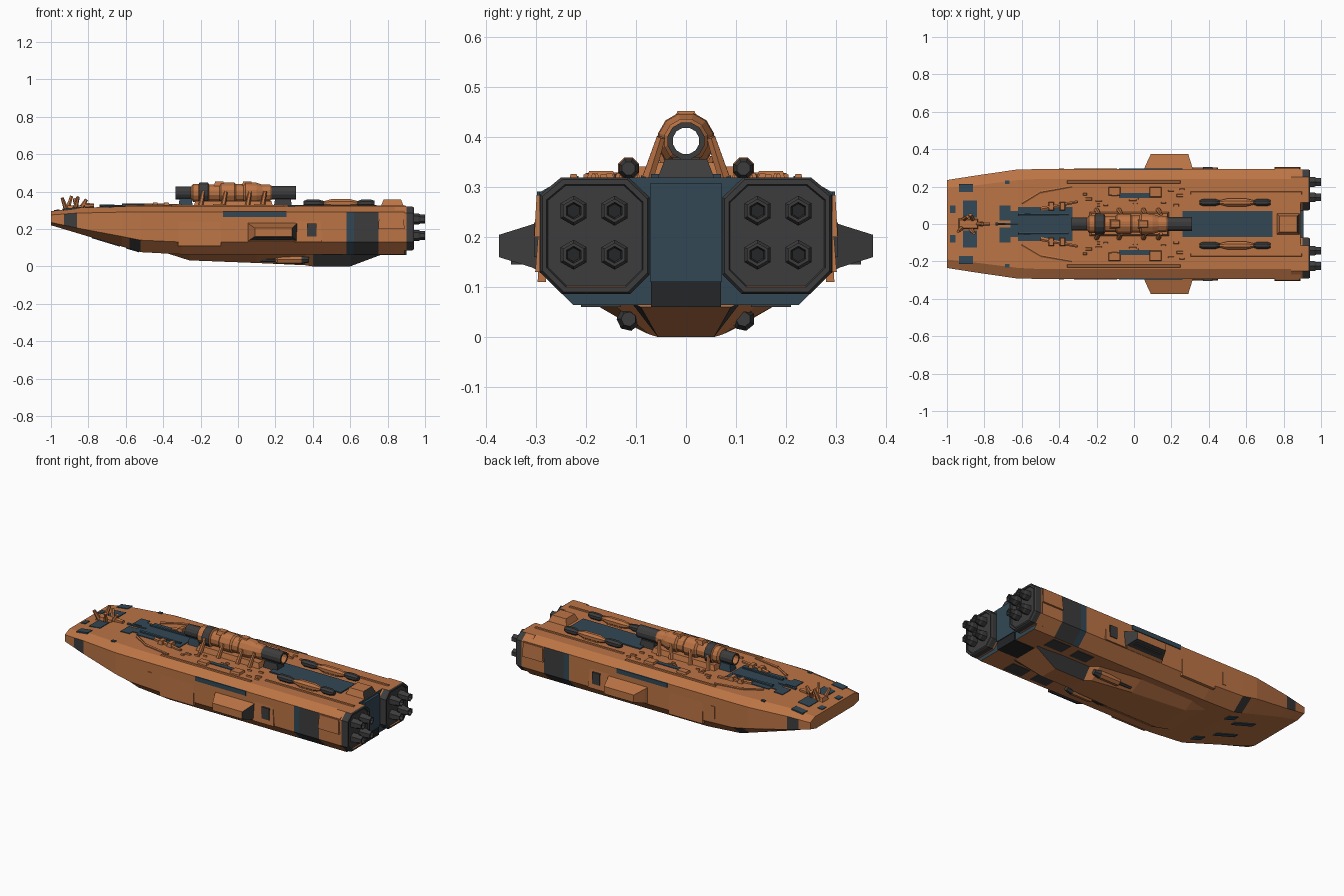
import bpy, bmesh, math, random
from mathutils import Vector

if "Cube" in bpy.data.objects:
    bpy.data.objects.remove(bpy.data.objects["Cube"])
random.seed(4)

ORANGE, BLUE, GREY, DARK = range(4)
MATS = []
for name, col in (("orange_paint", (0.50, 0.175, 0.06)), ("blue_grey_paint", (0.032, 0.064, 0.09)),
                  ("dark_grey_metal", (0.046, 0.046, 0.048)), ("near_black", (0.018, 0.019, 0.02))):
    m = bpy.data.materials.new(name)
    m.diffuse_color = (*col, 1)
    m.use_nodes = True
    m.node_tree.nodes["Principled BSDF"].inputs["Base Color"].default_value = m.diffuse_color
    MATS.append(m)


def finish(name, bm, mat):
    """mat is an index or a rule taking (centre, normal)."""
    bmesh.ops.recalc_face_normals(bm, faces=bm.faces)
    for f in bm.faces:
        f.material_index = mat(f.calc_center_median(), f.normal) if callable(mat) else mat
    me = bpy.data.meshes.new(name)
    bm.to_mesh(me)
    bm.free()
    for m in MATS:
        me.materials.append(m)
    ob = bpy.data.objects.new(name, me)
    bpy.context.collection.objects.link(ob)
    return ob


def loft(name, rings, mat, closed=False):
    bm = bmesh.new()
    vs = [[bm.verts.new(p) for p in r] for r in rings]
    n = len(vs[0])
    pairs = list(zip(vs, vs[1:])) + ([(vs[-1], vs[0])] if closed else [])
    for a, b in pairs:
        for k in range(n):
            bm.faces.new((a[k], a[(k + 1) % n], b[(k + 1) % n], b[k]))
    if not closed:
        bm.faces.new(vs[0])
        bm.faces.new(vs[-1])
    return finish(name, bm, mat)


def box(name, x0, x1, y0, y1, z0, z1, mat, t=0.0):
    """Box whose top is drawn in by t."""
    def r(z, i):
        return [(x0 + i, y0 + i, z), (x1 - i, y0 + i, z), (x1 - i, y1 - i, z), (x0 + i, y1 - i, z)]
    return loft(name, [r(z0, 0), r(z1, t)], mat)


def lathe(name, prof, y, z, n, mat, closed=False):
    """Turned part along x from (x, radius) points."""
    rings = [[(x, y + r * math.cos(2 * math.pi * (k + .5) / n), z + r * math.sin(2 * math.pi * (k + .5) / n))
              for k in range(n)] for x, r in prof]
    return loft(name, rings, mat, closed)


def rod(name, a, b, r, mat, n=6):
    a, b = Vector(a), Vector(b)
    bm = bmesh.new()
    bmesh.ops.create_cone(bm, cap_ends=True, segments=n, radius1=r, radius2=r * .7, depth=(b - a).length)
    q = (b - a).to_track_quat('Z', 'Y')
    for v in bm.verts:
        v.co = q @ v.co + (a + b) / 2
    return finish(name, bm, mat)


# Hull stations: x, top z, top half width, half width, shoulder z, lower side z, bottom half width, bottom z
KEYS = [(-1, .295, .19, .235, .275, .235, .18, .22), (-.86, .313, .205, .257, .285, .205, .20, .178),
        (-.62, .32, .235, .292, .29, .16, .21, .106), (-.52, .32, .24, .293, .29, .14, .215, .076),
        (-.3, .32, .24, .293, .29, .13, .225, .064), (.89, .32, .24, .293, .29, .13, .225, .064)]


def station(x):
    for a, b in zip(KEYS, KEYS[1:]):
        if x <= b[0] + 1e-6:
            t = (x - a[0]) / (b[0] - a[0])
            return [p + (q - p) * t for p, q in zip(a, b)]
    return list(KEYS[-1])


def hull_ring(x):
    x, top, wt, w, zs, zl, wb, zb = station(x)
    half = [(wt, top), (w, zs), (w, zl), (wb, zb)]
    return [(x, y, z) for y, z in half] + [(x, -y, z) for y, z in reversed(half)]


def hull_colour(c, n):
    side = abs(n.y) > .9
    if n.x > .9:
        return BLUE
    if side and -.93 < c.x < -.86:
        return GREY
    if abs(n.y) > .4 and n.z < -.2 and -.58 < c.x < -.52:
        return GREY
    if .58 < c.x < .75 and abs(n.y) > .4 and n.z < .3:
        return BLUE if c.x < .62 else GREY
    return ORANGE


loft("hull", [hull_ring(x) for x in (-1, -.93, -.86, -.62, -.58, -.52, -.3, .58, .62, .75, .89)], hull_colour)


def deck_plate(name, x0, x1, y0, y1, mat, h=.004):
    """Thin plate following the sloped deck."""
    loft(name, [[(x, y0, station(x)[1] - .004), (x, y1, station(x)[1] - .004), (x, y1, station(x)[1] + h),
                 (x, y0, station(x)[1] + h)] for x in (x0, x1)], mat)


def belly_plate(name, x0, x1, y0, y1, mat):
    loft(name, [[(x, y0, station(x)[7] + .004), (x, y1, station(x)[7] + .004), (x, y1, station(x)[7] - .004),
                 (x, y0, station(x)[7] - .004)] for x in (x0, x1)], mat)


# Keel below the hull
KEEL = [(-.38, .15, .14, .07), (-.26, .19, .12, .032), (.1, .19, .10, .018), (.36, .15, .075, .006),
        (.4, .11, .056, 0), (.6, .11, .056, 0), (.76, .11, .09, .06)]
loft("keel", [[(x, a, .07), (x, b, z), (x, -b, z), (x, -a, .07)] for x, a, b, z in KEEL],
     lambda c, n: GREY if abs(n.y) > .3 and c.x > .38 else ORANGE)
box("rear_belly_step", .7, .9, -.07, .07, .06, .11, DARK)

# Deck colour panels
deck_plate("deck_bow_panel", -.62, -.33, -.09, .09, BLUE)
deck_plate("deck_stern_panel", .26, .74, -.07, .07, BLUE, .007)
for s in (1, -1):
    def mir(f, name, x0, x1, y0, y1, *rest):
        f(name, x0, x1, min(s * y0, s * y1), max(s * y0, s * y1), *rest)

    mir(deck_plate, "nose_panel", -.915, -.84, .035, .125, BLUE)
    mir(deck_plate, "nose_corner_panel", -.935, -.86, .17, .215, BLUE)
    mir(deck_plate, "nose_front_mark", -.985, -.955, .06, .10, BLUE)
    mir(deck_plate, "bow_panel_wing", -.72, -.66, .02, .10, BLUE)
    mir(deck_plate, "bow_panel_bridge", -.66, -.62, .0, .07, BLUE)
    mir(deck_plate, "deck_dot", -.69, -.665, .215, .232, BLUE)
    mir(deck_plate, "mid_deck_panel", -.08, .09, .14, .165, BLUE)
    # Raised deck trim
    mir(box, "mid_deck_block", -.14, -.07, .15, .20, .31, .333, ORANGE, .006)
    mir(box, "mid_deck_block", .08, .15, .14, .20, .31, .333, ORANGE, .006)
    mir(box, "deck_rail", -.36, .25, .215, .235, .31, .327, ORANGE, .004)
    mir(box, "deck_stern_rail", .3, .9, .155, .175, .31, .326, ORANGE, .004)
    rod("deck_diagonal_strut", (-.5, s * .17, .322), (-.33, s * .2, .322), .009, ORANGE)
    rod("deck_diagonal_strut", (-.6, s * .11, .322), (-.5, s * .17, .322), .009, ORANGE)
    rod("deck_inner_strut", (-.5, s * .08, .325), (-.3, s * .12, .325), .012, ORANGE)
    rod("bow_rail", (-.62, s * .05, .328), (-.35, s * .05, .328), .009, BLUE)
    for x in (-.46, -.4):
        mir(box, "bow_deck_block", x, x + .035, .07, .12, .31, .342, ORANGE, .006)
    # Deck spindles
    lathe("deck_spindle", [(.35, .012), (.37, .021), (.43, .021), (.46, .012), (.5, .023), (.6, .023), (.64, .012),
                           (.66, .021), (.71, .021), (.73, .014)], s * .115, .338, 8,
          lambda c, n: ORANGE if .46 < c.x < .64 else GREY)
    mir(box, "spindle_mount", .5, .6, .095, .135, .31, .335, ORANGE, .004)
    # Side details
    mir(box, "side_long_strip", -.08, .26, .27, .298, .265, .292, BLUE)
    mir(box, "side_bow_panel", -.32, -.09, .28, .297, .11, .24, ORANGE, .004)
    mir(box, "side_panel_slot", -.40, -.375, .28, .297, .16, .235, ORANGE)
    mir(box, "side_stern_frame", .3, .45, .27, .302, .13, .255, ORANGE, .01)
    mir(box, "side_frame_slot", .37, .42, .27, .304, .16, .23, GREY)
    mir(box, "side_stern_rail", .75, .89, .28, .304, .2, .285, ORANGE, .005)
    # Side pod, tapering outwards
    loft("side_pod", [[(x0, s * y, z0), (x1, s * y, z0), (x1, s * y, z1), (x0, s * y, z1)]
                      for y, x0, x1, z0, z1 in ((.28, .05, .32, .125, .235), (.31, .06, .31, .14, .225),
                                                (.374, .09, .29, .16, .205))],
         lambda c, n: GREY if n.x > .6 or n.z < -.9 else ORANGE)
    mir(box, "side_pod_intake", .10, .28, .30, .35, .145, .16, GREY)
    # Belly guns and panels
    lathe("belly_gun", [(.12, .012), (.2, .013), (.21, .024), (.34, .024), (.38, .015)], s * .115, .036, 7,
          lambda c, n: GREY if c.x < .2 or c.x > .34 else ORANGE)
    mir(belly_plate, "belly_bow_slit", -.78, -.63, .06, .09, BLUE)
    mir(belly_plate, "belly_bow_slit", -.60, -.53, .12, .16, BLUE)
    mir(belly_plate, "belly_stern_panel", .45, .56, .13, .20, GREY)
    mir(belly_plate, "belly_stern_panel", .62, .74, .13, .21, GREY)

    # Engine block with eight sides
    def octagon(x, k=1.0):
        pts = [(.115, .32), (.25, .32), (.292, .285), (.292, .13), (.248, .086), (.112, .086), (.073, .125), (.073, .28)]
        return [(x, s * (.183 + (y - .183) * k), .203 + (z - .203) * k) for y, z in pts]
    loft("engine_block", [octagon(.84), octagon(.9), octagon(.932), octagon(.94, .96), octagon(.94, .88), octagon(.933, .86)],
         lambda c, n: ORANGE if n.z > .9 or c.x < .89 else GREY)
    # Hollow six-sided nozzles
    for y in (.143, .225):
        for z in (.165, .253):
            lathe("engine_nozzle", [(.92, .030), (.965, .030), (.975, .024), (1.0, .024), (1.0, .017), (.96, .014)],
                  s * y, z, 6, lambda c, n: DARK if c.x > .95 and abs(n.x) > .9 and c.x < .97 else GREY)

# Stern centre fairing and deck box
box("stern_centre_panel", .87, .905, -.072, .072, .11, .308, BLUE)
box("stern_deck_box", .76, .89, -.06, .06, .31, .357, lambda c, n: GREY if n.x > .5 else ORANGE, .018)

# Deck cannon: hollow barrel with collars
CZ = .393
lathe("cannon_barrel", [(-.335, .036), (-.25, .036), (-.24, .05), (-.21, .05), (-.205, .058), (-.16, .058), (-.155, .045),
                        (-.10, .045), (-.09, .056), (-.02, .056), (-.01, .048), (.03, .048), (.04, .058), (.10, .056),
                        (.13, .045), (.17, .045), (.18, .038), (.31, .038), (.31, .027), (-.335, .027)], 0, CZ, 12,
      lambda c, n: GREY if c.x < -.25 or c.x > .18 or -.21 < c.x < -.155 and abs(n.x) < .5 else ORANGE, True)
box("cannon_cradle", -.24, .19, -.068, .068, .31, .35, ORANGE, .012)
for x in (-.2, -.08, .05, .13):
    for s in (1, -1):
        rod("cannon_clamp", (x, s * .075, .32), (x + .015, s * .05, .40), .014, ORANGE)
for x in (-.13, .02):
    box("cannon_top_block", x, x + .06, -.025, .025, .43, .453, ORANGE, .008)
box("cannon_muzzle_foot", -.32, -.24, -.03, .03, .31, .362, BLUE, .008)
box("cannon_breech_foot", .19, .29, -.035, .035, .31, .36, GREY, .008)

# Nose mast cluster
box("mast_base", -.94, -.83, -.03, .03, .30, .325, ORANGE, .008)
for x, y, dx, dy, h in ((-.92, -.02, -.02, -.02, .365), (-.91, .025, .02, .015, .375), (-.87, -.03, .015, -.02, .372),
                        (-.86, .02, -.015, .03, .36), (-.84, 0, .03, 0, .358)):
    rod("nose_mast", (x, y, .31), (x + dx, y + dy, h), .013, ORANGE)
rod("nose_sensor", (-.82, 0, .325), (-.77, 0, .325), .015, ORANGE)
rod("nose_probe", (-.74, 0, .323), (-.62, 0, .323), .008, BLUE)

# Small scattered deck fittings
for i in range(14):
    x, y = random.uniform(-.3, .28), random.uniform(.09, .2)
    l, w = random.uniform(.015, .04), random.uniform(.008, .02)
    for s in (1, -1):
        box("deck_fitting", x, x + l, s * y - w / 2, s * y + w / 2, .315, .328, ORANGE, .003)
